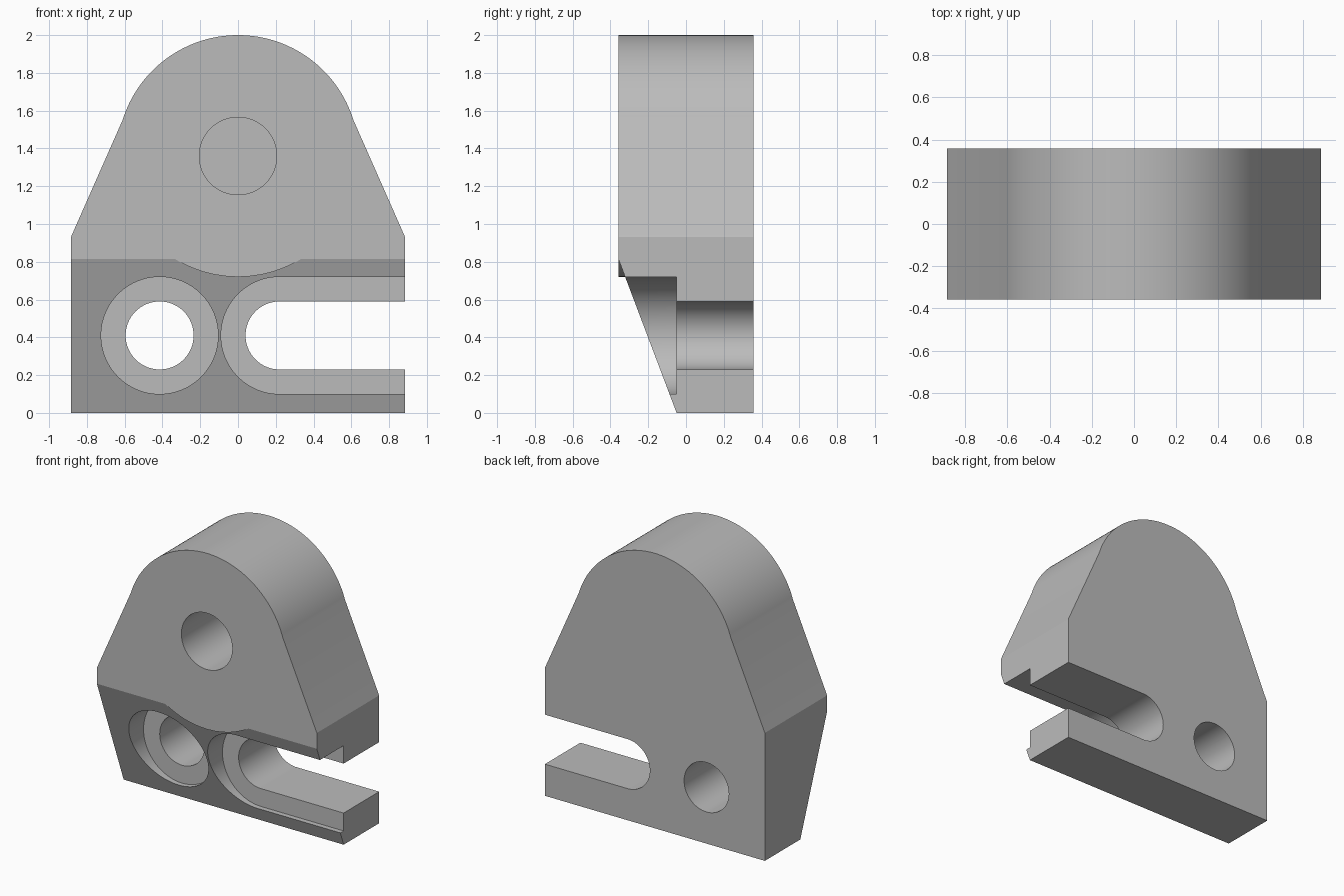
import bpy, bmesh
from math import radians, cos, sin

cube = bpy.data.objects.get("Cube")
if cube:
    bpy.data.objects.remove(cube, do_unlink=True)

HALF_W, HALF_D = 0.885, 0.358
BOSS_Z, BOSS_R = 1.36, 0.64
HOLE_Z = 0.41
FLOOR_Y = -0.05

grey = bpy.data.materials.new("plain grey")
grey.use_nodes = True
colour = (0.5, 0.5, 0.5, 1)
grey.diffuse_color = colour
grey.node_tree.nodes["Principled BSDF"].inputs["Base Color"].default_value = colour


def arc(x, z, r, start, end, steps=48):
    angles = [radians(start + (end - start) * i / steps) for i in range(steps + 1)]
    return [(x + r * cos(a), z + r * sin(a)) for a in angles]


def circle(x, z, r):
    return arc(x, z, r, 0, 360, 64)[:-1]


def open_slot(r):
    """Slot outline, rounded at the inner end and open past the side."""
    return [(1.2, HOLE_Z + r)] + arc(0.22, HOLE_Z, r, 90, 270) + [(1.2, HOLE_Z - r)]


def prism(name, outline, start, end, along="y"):
    """Extrude a closed outline (x,z along y, or y,z along x)."""
    bm = bmesh.new()

    def place(p, t):
        return (p[0], t, p[1]) if along == "y" else (t, p[0], p[1])

    rings = [[bm.verts.new(place(p, t)) for p in outline] for t in (start, end)]
    for ring in rings:
        bm.faces.new(ring)
    for i in range(len(outline)):
        j = (i + 1) % len(outline)
        bm.faces.new((rings[0][i], rings[0][j], rings[1][j], rings[1][i]))
    bmesh.ops.recalc_face_normals(bm, faces=bm.faces)
    mesh = bpy.data.meshes.new(name)
    bm.to_mesh(mesh)
    bm.free()
    mesh.materials.append(grey)
    obj = bpy.data.objects.new(name, mesh)
    bpy.context.collection.objects.link(obj)
    return obj


def cut(target, cutter):
    """Subtract the cutter, bake the result and remove the cutter."""
    mod = target.modifiers.new("cut", "BOOLEAN")
    mod.operation, mod.solver, mod.object = "DIFFERENCE", "EXACT", cutter
    bpy.context.view_layer.objects.active = target
    bpy.ops.object.modifier_apply(modifier=mod.name)
    bpy.data.objects.remove(cutter, do_unlink=True)


# Main block: square foot, tapered shoulders, round head
outline = [(-HALF_W, 0), (HALF_W, 0), (HALF_W, 0.93)]
outline += arc(0, BOSS_Z, BOSS_R, 17.3, 162.7, 64) + [(-HALF_W, 0.93)]
body = prism("mounting_block", outline, -HALF_D, HALF_D)

# Sloping lower front, leaving the round boss standing
wedge = prism("slope_cutter", [(-0.012, -0.1), (-0.4, 0.926), (-0.6, 0.926), (-0.6, -0.1)],
              -1.2, 1.2, along="x")
cut(wedge, prism("boss_keeper", circle(0, BOSS_Z, BOSS_R), -0.8, 0.6))
cut(body, wedge)

# Blind bore in the head
cut(body, prism("bore_cutter", circle(0, BOSS_Z, 0.205), -0.6, 0.2))

# Counterbored bolt hole and open slot
for r, end in ((0.31, FLOOR_Y), (0.18, 0.6)):
    cut(body, prism("hole_cutter", circle(-0.415, HOLE_Z, r), -0.6, end))
    cut(body, prism("slot_cutter", open_slot(r), -0.6, end))

# Smooth the round walls, keep the corners crisp
bpy.ops.object.select_all(action="DESELECT")
body.select_set(True)
bpy.context.view_layer.objects.active = body
bpy.ops.object.shade_smooth_by_angle(angle=radians(15))
